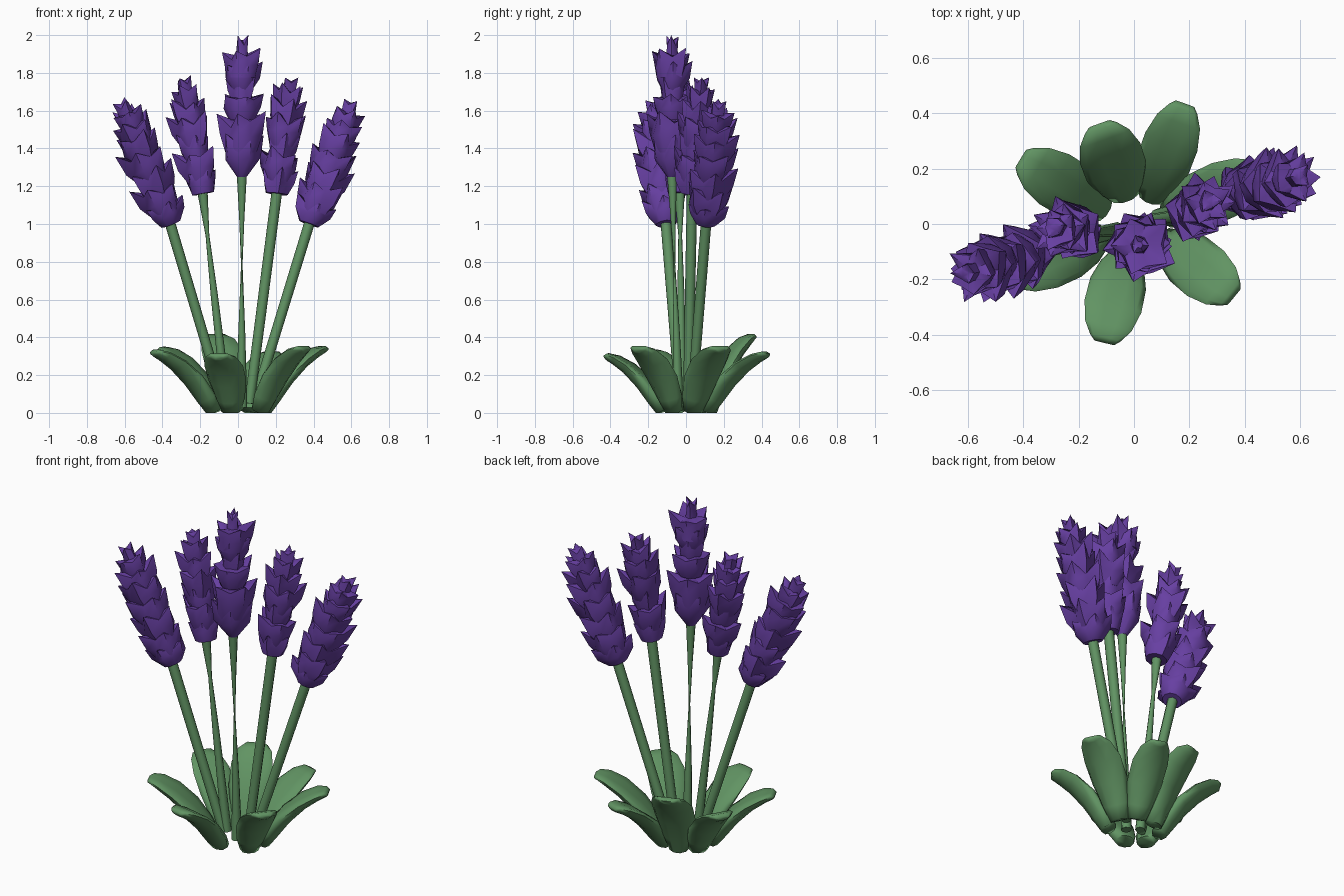
import bpy, math, random
from mathutils import Vector

if "Cube" in bpy.data.objects:
    bpy.data.objects.remove(bpy.data.objects["Cube"])

random.seed(11)


def material(name, rgb):
    m = bpy.data.materials.new(name)
    m.diffuse_color = (*rgb, 1)
    m.use_nodes = True
    m.node_tree.nodes["Principled BSDF"].inputs["Base Color"].default_value = m.diffuse_color
    return m


GREEN = material("leaf green", (0.12, 0.295, 0.125))
PURPLE = material("flower purple", (0.135, 0.05, 0.36))


def make(name, verts, faces, mat, angle):
    me = bpy.data.meshes.new(name)
    me.from_pydata([tuple(v) for v in verts], [], faces)
    me.materials.append(mat)
    me.polygons.foreach_set("use_smooth", [True] * len(me.polygons))
    me.set_sharp_from_angle(angle=math.radians(angle))
    ob = bpy.data.objects.new(name, me)
    bpy.context.collection.objects.link(ob)
    return ob


def loft(rings):
    """Join equal closed rings into a capped tube."""
    n = len(rings[0])
    verts = [v for r in rings for v in r]
    faces = [(k * n + i, k * n + (i + 1) % n, (k + 1) * n + (i + 1) % n, (k + 1) * n + i)
             for k in range(len(rings) - 1) for i in range(n)]
    faces.append(tuple(reversed(range(n))))
    faces.append(tuple(range((len(rings) - 1) * n, len(rings) * n)))
    return verts, faces


def frame(a, b):
    d = (b - a).normalized()
    u = Vector((0, 1, 0)).cross(d).normalized()
    return d, u, d.cross(u)


def stem(name, a, b, radii):
    a, b = Vector(a), Vector(b)
    d, u, v = frame(a, b)
    rings = []
    for t, r in radii:
        c = a.lerp(b, t)
        rings.append([c + (u * math.cos(k * math.tau / 8) + v * math.sin(k * math.tau / 8)) * r
                      for k in range(8)])
    make(name, *loft(rings), GREEN, 60)


def flower_head(name, a, b, whorls):
    """Stack of jagged cups; each whorl = (start, end, radius, foot ratio) along the axis."""
    a, b = Vector(a), Vector(b)
    d, u, v = frame(a, b)
    verts, faces = [], []
    for w, (s, e, rad, foot) in enumerate(whorls):
        off = len(verts)
        petals = 3 if w == len(whorls) - 1 else 5
        n = petals * 2
        turn = w * math.pi / petals + random.uniform(-0.2, 0.2)
        jit = [random.uniform(0.86, 1.12) for _ in range(n)]
        # (height, radius at petal, radius at notch, drop of notch)
        for h, rp, rn, drop in ((0, foot, foot, 0), (.48, .92, .80, .06),
                                (1, 1.06, .72, .26), (.82, .35, .35, 0)):
            for i in range(n):
                tip = i % 2 == 0
                k = jit[i] if h > 0.3 else 1
                r = rad * (rp if tip else rn) * k
                hh = (h - (0 if tip else drop)) * (k if h == 1 and e < 0.95 else 1)
                if h == 1 and e > 0.95 and i:
                    hh -= 0.12 * random.random()
                ang = turn + i * math.tau / n
                verts.append(a + (b - a) * (s + (e - s) * hh)
                             + (u * math.cos(ang) + v * math.sin(ang)) * r)
        for k in range(3):
            for i in range(n):
                p, q = off + k * n + i, off + k * n + (i + 1) % n
                faces.append((p, q, q + n, p + n))
        faces.append(tuple(off + i for i in reversed(range(n))))
        faces.append(tuple(off + 3 * n + i for i in range(n)))
    make(name, verts, faces, PURPLE, 50)


def leaf(name, deg, reach, height, width, base_deg):
    """Thick, pillowed leaf arching outward from the ground."""
    a = math.radians(base_deg)
    root = Vector((math.cos(a) * 0.14, math.sin(a) * 0.12, 0))
    t = math.radians(deg)
    tip = Vector((math.cos(t) * reach, math.sin(t) * reach, 0))
    out = (tip - root).normalized()
    side = Vector((-out.y, out.x, 0))
    length = (tip - root).length
    up = Vector((0, 0, 1))
    # (run, rise, half width, half thickness)
    prof = [(0, 0.03, .50, .045), (.12, .25, .76, .045), (.34, .55, .98, .040),
            (.60, .80, 1.0, .032), (.82, .94, .82, .026), (.95, .985, .54, .021),
            (1, .97, .36, .012)]
    rings = []
    for i, (run, rise, w, th) in enumerate(prof):
        p0, p1 = prof[max(i - 1, 0)], prof[min(i + 1, len(prof) - 1)]
        tan = (out * (p1[0] - p0[0]) * length + up * (p1[1] - p0[1]) * height).normalized()
        nor = tan.cross(side)
        c = root + out * run * length + up * rise * height
        ring = []
        for k in range(10):
            g = k * math.tau / 10
            x, y = math.cos(g), math.sin(g)
            cup = 0.02 * w * (x * x - 0.5)
            p = c + side * x * w * width + nor * (y * th + cup)
            p.z = max(p.z, 0)
            ring.append(p)
        rings.append(ring)
    make(name, *loft(rings), GREEN, 80)


# Leaves: tip direction, reach, height, half width, root direction
leaves = [(150, 0.47, .34, .105, 150), (109, 0.38, .41, .115, 105), (67, 0.47, .315, .10, 62),
          (22, 0.50, .345, .105, 18), (-36, 0.445, .345, .105, -32), (-104, 0.44, .305, .105, -104),
          (203, 0.49, .325, .105, 205)]
for i, args in enumerate(leaves):
    leaf(f"leaf_{i + 1}", *args)

# Stems: two of them pinch in the middle like a twisted stalk
even = [(0, .026), (1, .028)]
pinch_mid = [(0, .029), (.3, .019), (.6, .004), (.8, .014), (1, .028)]
pinch_top = [(0, .027), (.5, .019), (.78, .010), (1, .029)]
outer = [(0, .17, .108, .5), (.07, .31, .12, .6), (.2, .45, .12, .6), (.34, .59, .12, .6),
         (.48, .73, .115, .6), (.61, .83, .108, .6), (.73, .92, .088, .6), (.82, 1, .042, .9)]
inner = [(0, .20, .092, .65), (.10, .36, .11, .6), (.26, .50, .085, .6), (.40, .67, .11, .6),
         (.55, .80, .095, .65), (.70, .91, .075, .7), (.80, 1, .042, .9)]
centre = [(0, .28, .105, .25), (.17, .44, .125, .7), (.40, .59, .112, .6), (.53, .70, .075, .7),
          (.60, .80, .098, .5), (.70, .89, .105, .8), (.80, 1, .036, 1.1)]

# name: stem foot, head base, head top, stem radii, whorls
plants = {
    "far_left": ((-.075, -.03, .05), (-.355, -.105, 1.0), (-.62, -.18, 1.66), even, outer),
    "left": ((-.06, -.02, .05), (-.185, -.035, 1.16), (-.295, -.01, 1.78), pinch_top, inner),
    "middle": ((.02, -.04, .03), (.02, -.075, 1.25), (.02, -.075, 2.0), pinch_mid, centre),
    "right": ((.06, .01, .05), (.205, .03, 1.16), (.275, .085, 1.78), even, inner),
    "far_right": ((.085, .03, .05), (.375, .105, 1.0), (.61, .175, 1.66), even, outer),
}
for name, (foot, base, top, radii, whorls) in plants.items():
    stem(name + "_stem", foot, Vector(base).lerp(Vector(top), .05), radii)
    flower_head(name + "_flower_head", base, top, whorls)
